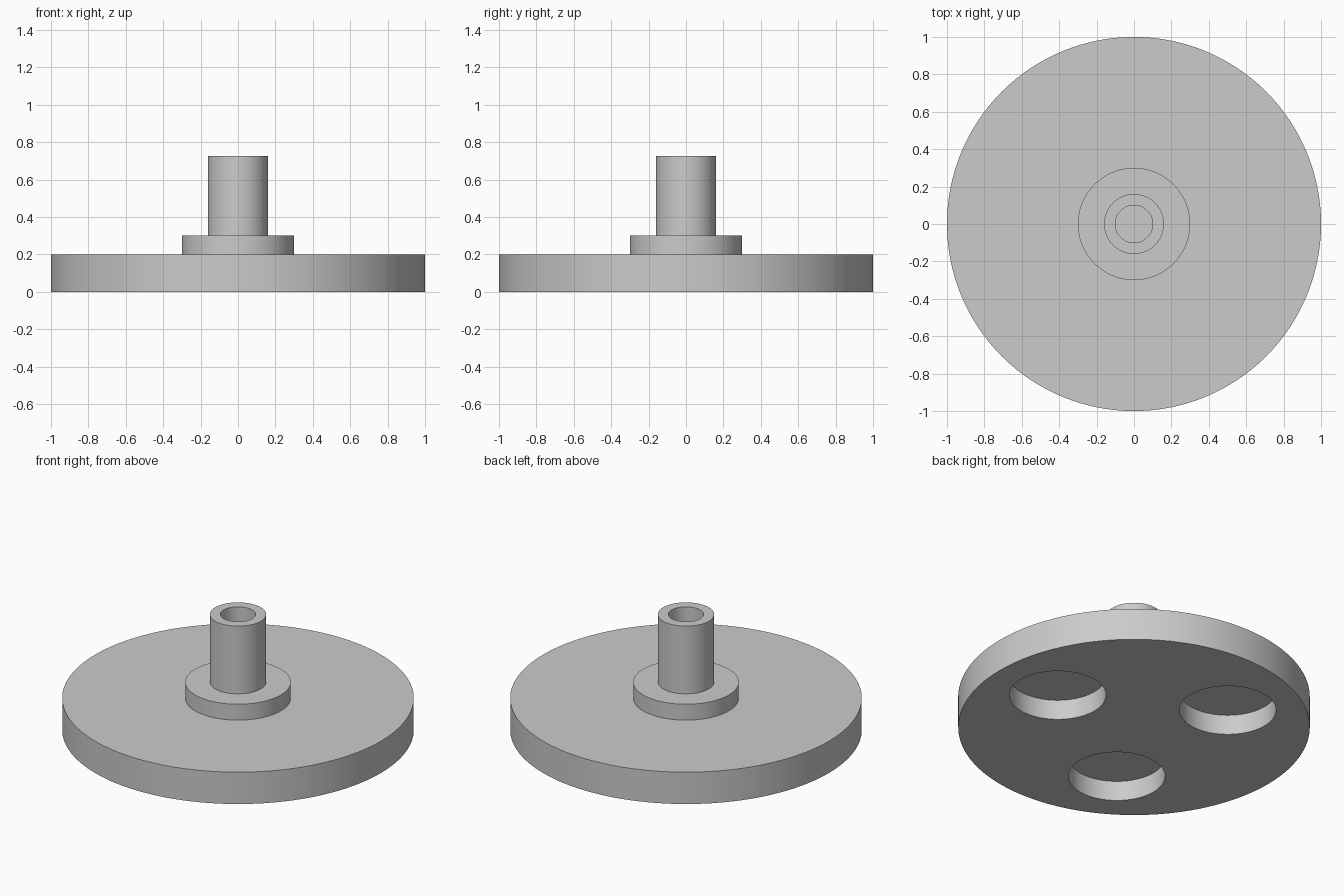
import bpy, bmesh, math

cube = bpy.data.objects.get("Cube")
if cube:
    bpy.data.objects.remove(cube, do_unlink=True)

grey = bpy.data.materials.new("plain grey")
grey.use_nodes = True
GREY = (0.6, 0.6, 0.6, 1)
grey.diffuse_color = GREY
grey.node_tree.nodes["Principled BSDF"].inputs["Base Color"].default_value = GREY


def lathe(name, profile, steps=128):
    """Revolve an (r, z) profile around the z axis into a closed solid."""
    bm = bmesh.new()
    verts = [bm.verts.new((r, 0, z)) for r, z in profile]
    edges = [bm.edges.new(pair) for pair in zip(verts, verts[1:])]
    bmesh.ops.spin(bm, geom=verts + edges, cent=(0, 0, 0), axis=(0, 0, 1),
                   angle=math.tau, steps=steps, use_merge=True)
    bmesh.ops.remove_doubles(bm, verts=bm.verts, dist=1e-5)
    bmesh.ops.recalc_face_normals(bm, faces=bm.faces)
    mesh = bpy.data.meshes.new(name)
    bm.to_mesh(mesh)
    bm.free()
    mesh.materials.append(grey)
    obj = bpy.data.objects.new(name, mesh)
    bpy.context.collection.objects.link(obj)
    return obj


# Disc base, collar and hollow stem turned as one solid
knob = lathe("base_with_hollow_stem", [
    (0, 0), (1, 0), (1, 0.2), (0.3, 0.2), (0.3, 0.3), (0.16, 0.3),
    (0.16, 0.725), (0.1, 0.725), (0.1, 0.3), (0, 0.3)])

# Three round blind pockets in the underside
POCKET_R, POCKET_DEPTH, RING_R = 0.275, 0.125, 0.567
for i in range(3):
    a = math.radians(120 * i)
    cutter = lathe(f"pocket_cutter_{i + 1}", [
        (0, -0.1), (POCKET_R, -0.1), (POCKET_R, POCKET_DEPTH), (0, POCKET_DEPTH)], 96)
    cutter.location = (RING_R * math.cos(a), RING_R * math.sin(a), 0)
    cutter.hide_render = True
    cut = knob.modifiers.new(f"pocket_{i + 1}", 'BOOLEAN')
    cut.operation = 'DIFFERENCE'
    cut.solver = 'EXACT'
    cut.object = cutter

# Apply the cuts, then remove the cutters
bpy.context.view_layer.objects.active = knob
knob.select_set(True)
for mod in list(knob.modifiers):
    cutter = mod.object
    bpy.ops.object.modifier_apply(modifier=mod.name)
    bpy.data.objects.remove(cutter, do_unlink=True)

# Smooth round walls with crisp rims
bpy.ops.object.shade_smooth_by_angle(angle=math.radians(30))
